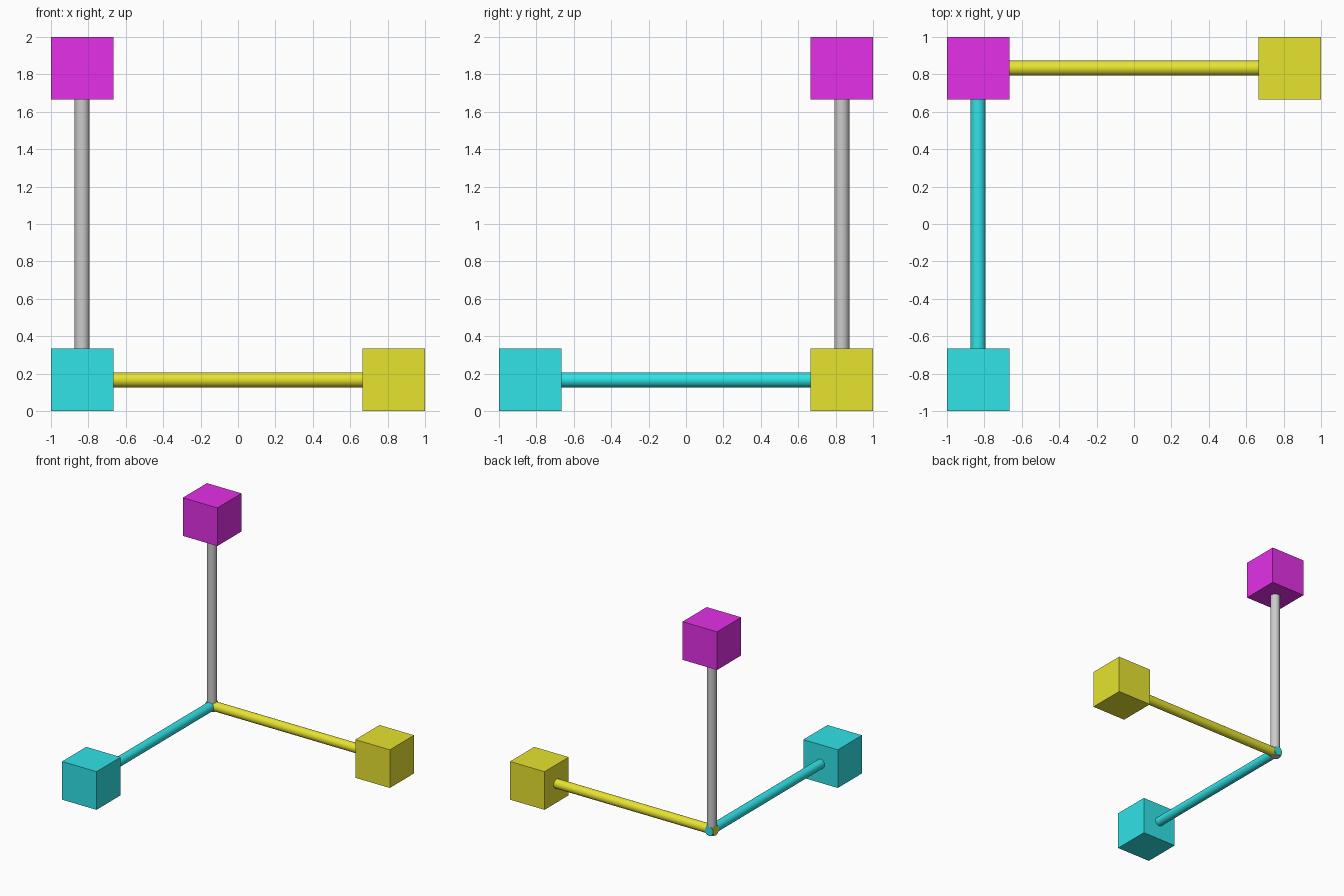
import bpy
from mathutils import Vector

if "Cube" in bpy.data.objects:
    bpy.data.objects.remove(bpy.data.objects["Cube"])

SIZE = 1 / 3                      # edge of each end cube
R = 0.04                          # rod radius
REACH = 5 / 3                     # corner to cube centre
CORNER = Vector((-5 / 6, 5 / 6, 1 / 6))


def material(name, rgb):
    mat = bpy.data.materials.new(name)
    mat.diffuse_color = (*rgb, 1)
    mat.use_nodes = True
    mat.node_tree.nodes["Principled BSDF"].inputs["Base Color"].default_value = mat.diffuse_color
    return mat


def arm(name, direction, cube_mat, rod_mat):
    d = Vector(direction)
    # End cube
    bpy.ops.mesh.primitive_cube_add(size=SIZE, location=CORNER + d * REACH)
    cube = bpy.context.object
    cube.name = name + "_cube"
    cube.data.materials.append(cube_mat)
    # Round rod, running slightly past the shared corner and into the cube
    start, end = -R, REACH - SIZE / 2 + 0.02
    bpy.ops.mesh.primitive_cylinder_add(
        vertices=32, radius=R, depth=end - start,
        location=CORNER + d * (start + end) / 2,
        rotation=d.to_track_quat('Z', 'Y').to_euler())
    rod = bpy.context.object
    rod.name = name + "_rod"
    if rod_mat:
        rod.data.materials.append(rod_mat)
    bpy.ops.object.shade_smooth_by_angle()


yellow = material("yellow", (0.8, 0.77, 0.03))
cyan = material("cyan", (0.03, 0.77, 0.8))
magenta = material("magenta", (0.77, 0.03, 0.8))

# Three arms meeting at the back left corner
arm("right_arm", (1, 0, 0), yellow, yellow)
arm("front_arm", (0, -1, 0), cyan, cyan)
arm("upright_arm", (0, 0, 1), magenta, None)
